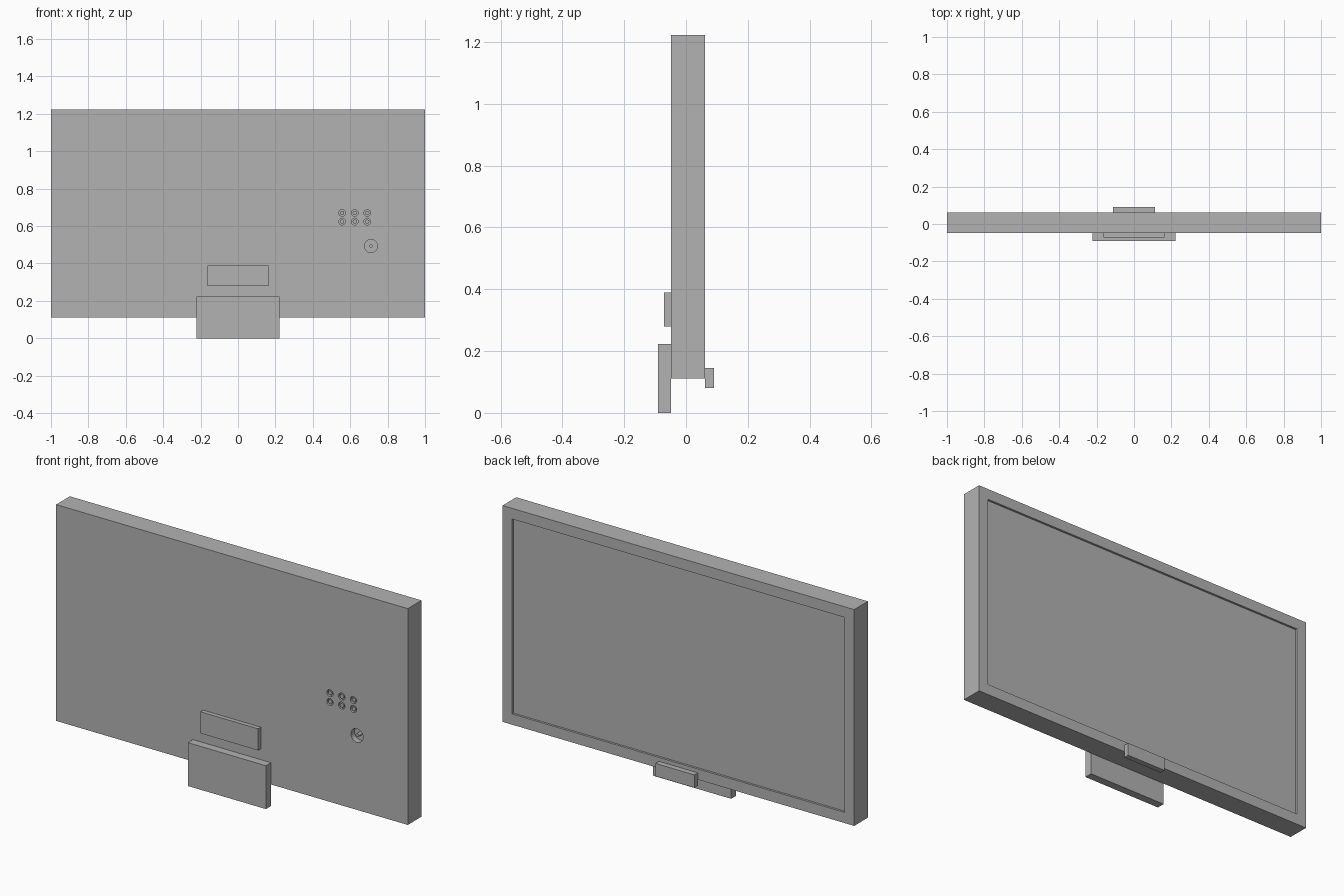
import bpy
import math

cube = bpy.data.objects.get("Cube")
if cube:
    bpy.data.objects.remove(cube, do_unlink=True)

grey = bpy.data.materials.new("plain_grey")
grey.use_nodes = True
grey.diffuse_color = (0.45, 0.45, 0.45, 1)
grey.node_tree.nodes["Principled BSDF"].inputs["Base Color"].default_value = (0.45, 0.45, 0.45, 1)


def finish(name):
    obj = bpy.context.object
    obj.name = name
    bpy.ops.object.transform_apply(location=False, rotation=True, scale=True)
    obj.data.materials.append(grey)
    return obj


def box(name, half_width, y0, y1, z0, z1):
    """Box centred on x = 0 with the given y and z ranges."""
    bpy.ops.mesh.primitive_cube_add(size=1, location=(0, (y0 + y1) / 2, (z0 + z1) / 2))
    bpy.context.object.scale = (2 * half_width, y1 - y0, z1 - z0)
    return finish(name)


def rod(name, x, z, radius, y0, y1):
    """Cylinder lying along y."""
    bpy.ops.mesh.primitive_cylinder_add(vertices=24, radius=radius, depth=y1 - y0,
                                        location=(x, (y0 + y1) / 2, z),
                                        rotation=(math.pi / 2, 0, 0))
    obj = finish(name)
    bpy.ops.object.shade_smooth_by_angle(angle=math.radians(30))
    return obj


def cut(target, cutter):
    mod = target.modifiers.new("cut", 'BOOLEAN')
    mod.operation = 'DIFFERENCE'
    mod.solver = 'EXACT'
    mod.object = cutter
    bpy.ops.object.select_all(action='DESELECT')
    bpy.context.view_layer.objects.active = target
    target.select_set(True)
    bpy.ops.object.modifier_apply(modifier=mod.name)
    bpy.data.objects.remove(cutter, do_unlink=True)


FRONT, BACK = -0.049, 0.062
BOTTOM, TOP = 0.111, 1.223
MARGIN, RECESS = 0.055, 0.011

# Cabinet with the recessed screen on its +y side
cabinet = box("cabinet", 1.0, FRONT, BACK, BOTTOM, TOP)
cut(cabinet, box("screen_cutter", 1 - MARGIN, BACK - RECESS, BACK + 0.1,
                 BOTTOM + MARGIN, TOP - MARGIN))

# Sockets: a round hole with a pin inside
def socket(name, x, z, hole, pin, depth):
    cut(cabinet, rod(name + "_cutter", x, z, hole, FRONT - 0.05, FRONT + depth))
    rod(name + "_pin", x, z, pin, FRONT + 0.002, FRONT + depth + 0.005)


for col in range(3):
    for row in range(2):
        socket(f"small_socket_{col}_{row}", 0.557 + col * 0.067, 0.624 + row * 0.046,
               0.018, 0.011, 0.012)
socket("aerial_socket", 0.711, 0.493, 0.035, 0.009, 0.03)

# Attached blocks
box("stand_foot", 0.222, -0.09, FRONT, 0, 0.223)
box("rear_plate", 0.164, -0.071, FRONT, 0.279, 0.39)
box("control_bar", 0.111, BACK, 0.09, 0.08, 0.146)
